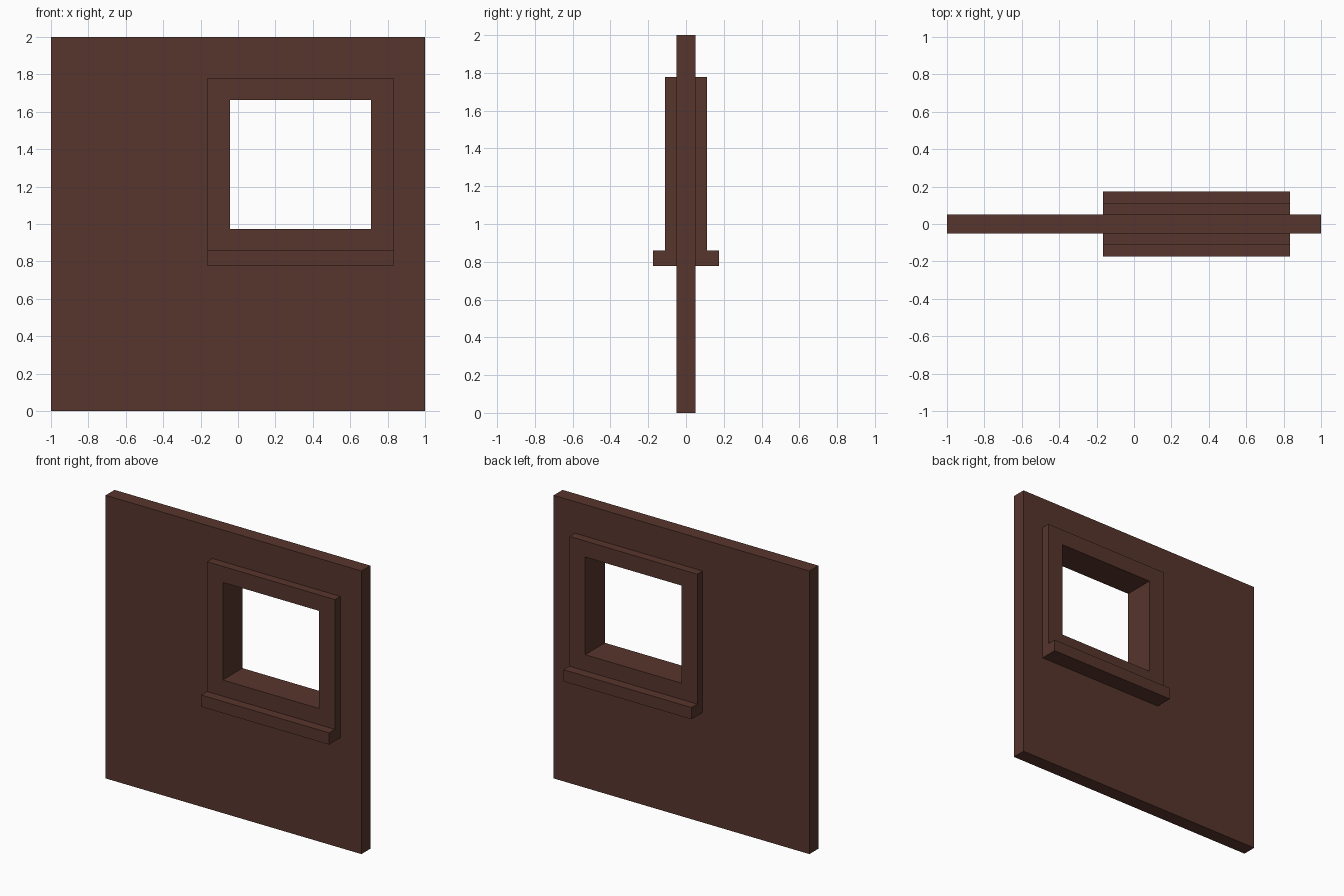
import bpy, bmesh

if "Cube" in bpy.data.objects:
    bpy.data.objects.remove(bpy.data.objects["Cube"])

wood = bpy.data.materials.new("dark_brown")
wood.diffuse_color = (0.095, 0.036, 0.026, 1)
wood.use_nodes = True
wood.node_tree.nodes["Principled BSDF"].inputs["Base Color"].default_value = wood.diffuse_color


def finish(name, bm):
    bmesh.ops.recalc_face_normals(bm, faces=bm.faces)
    me = bpy.data.meshes.new(name)
    bm.to_mesh(me)
    bm.free()
    me.materials.append(wood)
    ob = bpy.data.objects.new(name, me)
    bpy.context.collection.objects.link(ob)
    return ob


def corners(r):
    x0, x1, z0, z1 = r
    return [(x0, z0), (x1, z0), (x1, z1), (x0, z1)]


def ring(name, outer, inner, half):
    """Rectangular slab with a rectangular opening, thickness 2*half in y."""
    bm = bmesh.new()
    loops = [[bm.verts.new((x, y, z)) for x, z in corners(r)]
             for r, y in ((outer, -half), (outer, half), (inner, half), (inner, -half))]
    for k in range(4):
        a, b = loops[k], loops[(k + 1) % 4]
        for i in range(4):
            j = (i + 1) % 4
            bm.faces.new((a[i], a[j], b[j], b[i]))
    return finish(name, bm)


def box(name, rect, y0, y1):
    x0, x1, z0, z1 = rect
    bm = bmesh.new()
    bmesh.ops.create_cube(bm, size=1)
    for v in bm.verts:
        v.co = (x1 if v.co.x > 0 else x0, y1 if v.co.y > 0 else y0, z1 if v.co.z > 0 else z0)
    return finish(name, bm)


frame = (-0.165, 0.835, 0.777, 1.777)
opening = (-0.042, 0.711, 0.974, 1.664)

# wall panel, with the window frame filling its opening
ring("wall_panel", (-1, 1, 0, 2), frame, 0.05)
ring("window_frame", frame, opening, 0.11)

# sills on both faces of the frame
sill = (frame[0], frame[1], frame[2], 0.86)
box("front_sill", sill, -0.175, -0.11)
box("back_sill", sill, 0.11, 0.175)
